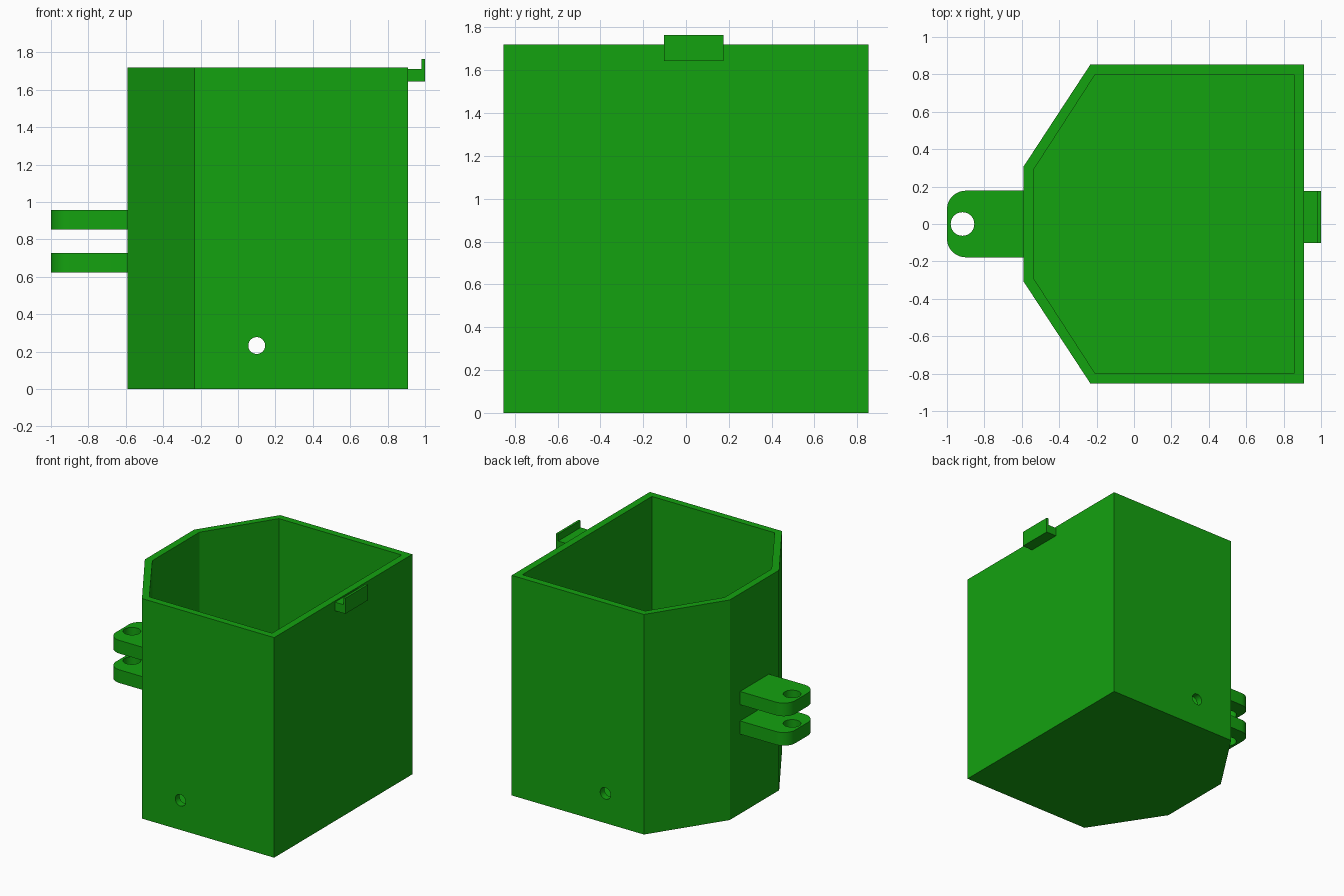
import bpy, bmesh, math

if "Cube" in bpy.data.objects:
    bpy.data.objects.remove(bpy.data.objects["Cube"])

green = bpy.data.materials.new("green_plastic")
green.diffuse_color = (0.007, 0.36, 0.005, 1)
green.use_nodes = True
green.node_tree.nodes["Principled BSDF"].inputs["Base Color"].default_value = green.diffuse_color


def prism(name, profile, lo, hi, axis="Z"):
    """Extrude a 2D profile along z, or an x-z profile along y."""
    bm = bmesh.new()
    put = (lambda a, b: (a, b, lo)) if axis == "Z" else (lambda a, b: (a, lo, b))
    face = bm.faces.new([bm.verts.new(put(a, b)) for a, b in profile])
    new = bmesh.ops.extrude_face_region(bm, geom=[face])["geom"]
    move = (0, 0, hi - lo) if axis == "Z" else (0, hi - lo, 0)
    bmesh.ops.translate(bm, vec=move, verts=[v for v in new if isinstance(v, bmesh.types.BMVert)])
    bmesh.ops.recalc_face_normals(bm, faces=bm.faces)
    mesh = bpy.data.meshes.new(name)
    bm.to_mesh(mesh)
    bm.free()
    mesh.materials.append(green)
    obj = bpy.data.objects.new(name, mesh)
    bpy.context.collection.objects.link(obj)
    return obj


def arc(cx, cy, r, start, end, n):
    angles = [math.radians(start + (end - start) * i / n) for i in range(n + 1)]
    return [(cx + r * math.cos(t), cy + r * math.sin(t)) for t in angles]


def circle(cx, cy, r):
    return arc(cx, cy, r, 0, 360, 48)[:-1]


def cut(obj, cutter):
    cutter.hide_render = True
    mod = obj.modifiers.new("cut", "BOOLEAN")
    mod.operation, mod.solver, mod.object = "DIFFERENCE", "EXACT", cutter
    bpy.ops.object.select_all(action="DESELECT")
    bpy.context.view_layer.objects.active = obj
    obj.select_set(True)
    bpy.ops.object.modifier_apply(modifier=mod.name)
    bpy.data.objects.remove(cutter)
    bpy.ops.object.shade_smooth_by_angle(angle=math.radians(25))


def mirrored(half):
    """Complete a profile symmetric about y = 0."""
    return half + [(x, -y) for x, y in reversed(half)]


# Six-sided open container
outer = mirrored([(-0.592, 0.305), (-0.233, 0.853), (0.91, 0.853)])
inner = mirrored([(-0.537, 0.29), (-0.207, 0.80), (0.855, 0.80)])
body = prism("container", outer, 0, 1.72)
cut(body, prism("cavity_cutter", inner, 0.05, 1.9))

# Drain hole through both side walls
cut(body, prism("drain_cutter", circle(0.1, 0.232, 0.045), -1, 1, "Y"))

# Pair of rounded hinge lugs
lug = ([(-0.57, 0.178)] + arc(-0.9, 0.078, 0.1, 90, 180, 12)
       + arc(-0.9, -0.078, 0.1, 180, 270, 12) + [(-0.57, -0.178)])
for name, lo, hi in (("lower_lug", 0.623, 0.726), ("upper_lug", 0.853, 0.956)):
    part = prism(name, lug, lo, hi)
    cut(part, prism("pin_cutter", circle(-0.917, 0, 0.063), lo - 0.1, hi + 0.1))

# L-shaped latch on the opposite wall
latch = [(0.89, 1.643), (1.0, 1.643), (1.0, 1.765), (0.982, 1.765), (0.982, 1.71), (0.89, 1.71)]
prism("latch", latch, -0.102, 0.176, "Y")
